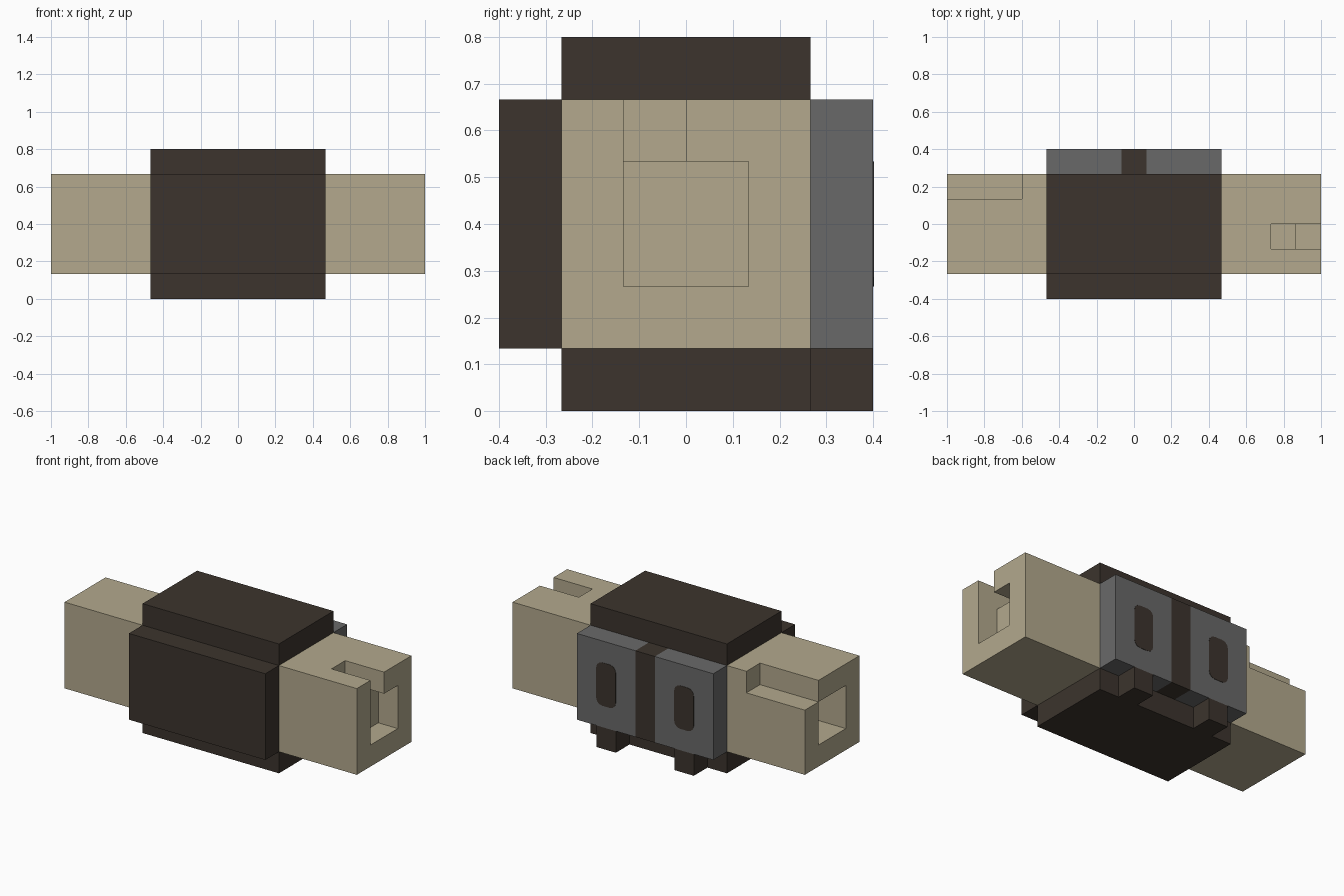
import bpy, bmesh, math

if "Cube" in bpy.data.objects:
    bpy.data.objects.remove(bpy.data.objects["Cube"])

U = 2 / 15  # modelling unit: the whole body is 15 units long


def material(name, srgb):
    m = bpy.data.materials.new(name)
    m.diffuse_color = [((c / 255 + 0.055) / 1.055) ** 2.4 for c in srgb] + [1]
    m.use_nodes = True
    m.node_tree.nodes["Principled BSDF"].inputs["Base Color"].default_value = m.diffuse_color
    return m


TAN = material("tan", (179, 169, 141))
BROWN = material("dark brown", (60, 52, 45))
GREY = material("grey", (105, 105, 105))


def finish(name, bm, mat):
    me = bpy.data.meshes.new(name)
    bm.to_mesh(me)
    bm.free()
    me.materials.append(mat)
    ob = bpy.data.objects.new(name, me)
    bpy.context.collection.objects.link(ob)
    return ob


def block(name, xs, ys, zs, mat, empty=lambda x, y, z: False):
    """Box divided at the given planes (in units), with the empty cells left out."""
    planes = (xs, ys, zs)
    bm = bmesh.new()

    def solid(idx):
        if any(i < 0 or i >= len(p) - 1 for i, p in zip(idx, planes)):
            return False
        return not empty(*[(p[i] + p[i + 1]) / 2 for i, p in zip(idx, planes)])

    for i in range(len(xs) - 1):
        for j in range(len(ys) - 1):
            for k in range(len(zs) - 1):
                cell = (i, j, k)
                if not solid(cell):
                    continue
                for a in range(3):
                    b, c = (a + 1) % 3, (a + 2) % 3
                    for side in (0, 1):
                        near = list(cell)
                        near[a] += 2 * side - 1
                        if solid(near):
                            continue
                        quad = []
                        for db, dc in ((0, 0), (1, 0), (1, 1), (0, 1)):
                            q = list(cell)
                            q[a] += side
                            q[b] += db
                            q[c] += dc
                            quad.append(bm.verts.new([planes[n][q[n]] * U for n in range(3)]))
                        bm.faces.new(quad if side else quad[::-1])
    bmesh.ops.remove_doubles(bm, verts=bm.verts, dist=1e-5)
    return finish(name, bm, mat)


# Dark central housing and front cover
block("housing", (-3.5, 3.5), (-2, 2), (0, 6), BROWN)
block("front_cover", (-3.5, 3.5), (-3, -2), (1, 5), BROWN)


# Right end: square socket with a narrow slot running back along the top
def right_empty(x, y, z):
    socket = x > 6.5 and abs(y) < 1 and 2 < z < 4
    slot = x > 5.5 and -1 < y < 0 and z > 4
    return socket or slot


# Left end: square socket with a step cut from the upper back edge
def left_empty(x, y, z):
    socket = x < -5.5 and abs(y) < 1 and 2 < z < 4
    step = x < -4.5 and y > 1 and z > 4
    return socket or step


YS, ZS = (-2, -1, 0, 1, 2), (1, 2, 4, 5)
block("right_end", (3.5, 5.5, 6.5, 7.5), YS, ZS, TAN, right_empty)
block("left_end", (-7.5, -5.5, -4.5, -3.5), YS, ZS, TAN, left_empty)

# Back: dark divider between two grey panels
block("back_divider", (-0.5, 0.5), (2, 3), (1, 5), BROWN)


def rounded_inlay(name, cx, cz, w, h, r, y, mat):
    """Thin rounded rectangle lying on the back panel."""
    bm = bmesh.new()
    verts = []
    for n, (sx, sz) in enumerate(((1, 1), (-1, 1), (-1, -1), (1, -1))):
        for s in range(4):
            t = math.radians(90 * n + 30 * s)
            x = cx + sx * (w / 2 - r) + r * math.cos(t)
            z = cz + sz * (h / 2 - r) + r * math.sin(t)
            verts.append(bm.verts.new((x * U, y * U, z * U)))
    face = bm.faces.new(verts)
    out = bmesh.ops.extrude_face_region(bm, geom=[face])["geom"]
    moved = [v for v in out if isinstance(v, bmesh.types.BMVert)]
    bmesh.ops.translate(bm, verts=moved, vec=(0, 0.002, 0))
    bmesh.ops.recalc_face_normals(bm, faces=bm.faces)
    return finish(name, bm, mat)


# Mirrored panels, each with a window inlay and a foot below it
for side, s in (("left", -1), ("right", 1)):
    block(f"{side}_back_panel", sorted((s * 0.5, s * 3.5)), (2, 3), (1, 5), GREY)
    block(f"{side}_foot", sorted((s * 1.5, s * 2.5)), (2, 3), (0, 1), BROWN)
    rounded_inlay(f"{side}_window", s * 2, 3, 1, 2, 0.3, 3, BROWN)
